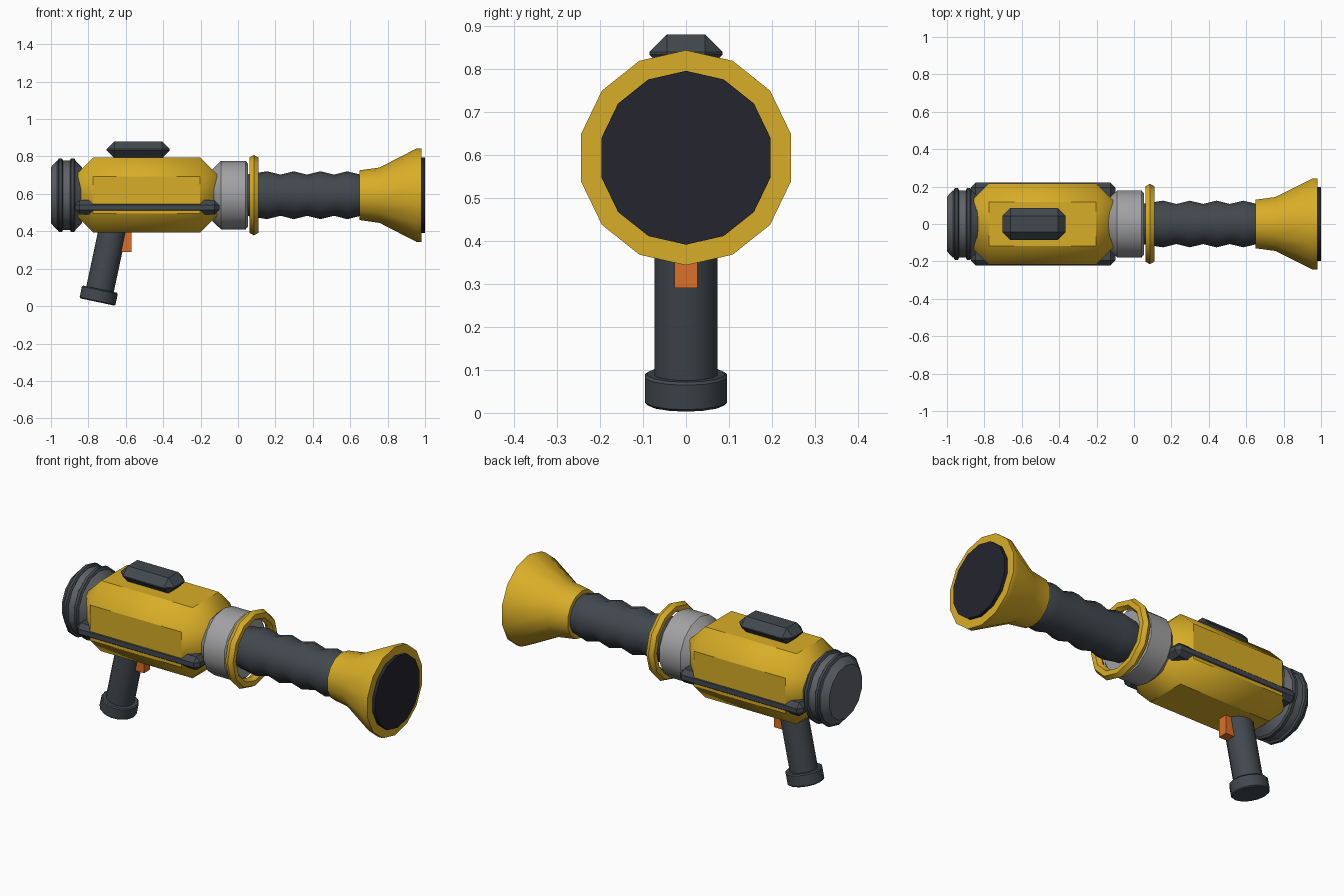
import bpy, bmesh, math
from mathutils import Matrix, Vector

if "Cube" in bpy.data.objects:
    bpy.data.objects.remove(bpy.data.objects["Cube"], do_unlink=True)

AXIS_Z = 0.593   # height of the barrel axis
SIDES = 14


def material(name, rgb):
    m = bpy.data.materials.new(name)
    m.use_nodes = True
    m.diffuse_color = (*rgb, 1)
    m.node_tree.nodes["Principled BSDF"].inputs["Base Color"].default_value = (*rgb, 1)
    return m


yellow = material("yellow paint", (0.69, 0.42, 0.02))
dark = material("dark rubber", (0.054, 0.065, 0.076))
black = material("black muzzle", (0.018, 0.018, 0.028))
light = material("light metal", (0.36, 0.36, 0.37))
steel = material("dark metal", (0.115, 0.125, 0.14))
orange = material("orange trigger", (0.72, 0.16, 0.02))


def finish(name, bm, mat, angle=32):
    bmesh.ops.recalc_face_normals(bm, faces=bm.faces)
    mesh = bpy.data.meshes.new(name)
    bm.to_mesh(mesh)
    bm.free()
    mesh.materials.append(mat)
    obj = bpy.data.objects.new(name, mesh)
    bpy.context.collection.objects.link(obj)
    if angle:
        bpy.ops.object.select_all(action="DESELECT")
        obj.select_set(True)
        bpy.context.view_layer.objects.active = obj
        bpy.ops.object.shade_smooth_by_angle(angle=math.radians(angle))
    return obj


def lathe(name, profile, mat, sides=SIDES, closed=False, matrix=None):
    """Spin (x, radius) points round the x axis; closed makes a hollow ring."""
    bm = bmesh.new()
    rings = []
    for x, r in profile:
        turns = [2 * math.pi * k / sides for k in range(sides)]
        rings.append([bm.verts.new((x, r * math.sin(a), r * math.cos(a))) for a in turns])
    pairs = list(zip(rings, rings[1:]))
    if closed:
        pairs.append((rings[-1], rings[0]))
    else:
        bm.faces.new(rings[0])
        bm.faces.new(rings[-1])
    for a, b in pairs:
        for k in range(sides):
            j = (k + 1) % sides
            bm.faces.new((a[k], a[j], b[j], b[k]))
    bm.transform(matrix or Matrix.Translation((0, 0, AXIS_Z)))
    return finish(name, bm, mat)


def box(name, low, high, bevel, mat):
    """Box between two corners with a single chamfer on every edge."""
    low, high = Vector(low), Vector(high)
    bm = bmesh.new()
    bmesh.ops.create_cube(bm, size=1)
    bm.transform(Matrix.Translation((low + high) / 2) @ Matrix.Diagonal((*(high - low), 1)))
    if bevel:
        bmesh.ops.bevel(bm, geom=bm.edges[:], offset=bevel, segments=1,
                        affect="EDGES", profile=0.5)
    return finish(name, bm, mat, 0)


# Main housing: rounded chamfers between flat panels
body = box("body", (-0.875, -0.217, 0.394), (-0.102, 0.217, 0.794), 0.1, yellow)
for face in body.data.polygons:
    face.use_smooth = max(abs(c) for c in face.normal) < 0.99

# Side rails and top pod
box("side_rails", (-0.872, -0.221, 0.49), (-0.1, 0.221, 0.566), 0.025, dark)
box("top_pod", (-0.702, -0.085, 0.792), (-0.365, 0.085, 0.88), 0.041, dark)

# Rear drum with two bands
lathe("rear_drum", [(-1, 0.15), (-0.968, 0.185), (-0.87, 0.185), (-0.835, 0.15)], steel)
for i, (a, b) in enumerate([(-0.963, -0.936), (-0.898, -0.87)]):
    lathe(f"rear_band_{i + 1}",
          [(a, 0.188), (a + 0.006, 0.197), (b - 0.006, 0.197), (b, 0.188)], dark)

# Front collar and floating ring
lathe("front_collar", [(-0.135, 0.14), (-0.09, 0.184), (0.04, 0.184), (0.054, 0.168)], light)
section = [(0.085 + 0.028 * math.sin(k * math.pi / 3),
            0.187 + 0.028 * math.cos(k * math.pi / 3)) for k in range(6)]
lathe("collar_ring", section, yellow, sides=12, closed=True)

# Corrugated barrel
ribs = [(0.03, 0.108)]
for k in range(4):
    ribs += [(0.155 + 0.143 * k, 0.128), (0.227 + 0.143 * k, 0.11)]
lathe("barrel", ribs, dark)

# Flared muzzle and its dark mouth
lathe("muzzle", [(0.65, 0.133), (0.757, 0.148), (0.955, 0.25), (0.982, 0.25)], yellow)
lathe("muzzle_mouth", [(0.97, 0.202), (1, 0.202)], black)

# Tilted grip with a wider foot
tilt = Matrix.Translation((-0.752, 0, 0.022)) @ Matrix.Rotation(math.radians(-78), 4, "Y")
lathe("grip", [(0.03, 0.075), (0.43, 0.075)], dark, matrix=tilt)
lathe("grip_foot", [(0, 0.092), (0.006, 0.098), (0.064, 0.098), (0.07, 0.092)],
      dark, matrix=tilt)

# Trigger
box("trigger", (-0.622, -0.027, 0.29), (-0.57, 0.027, 0.42), 0, orange)
